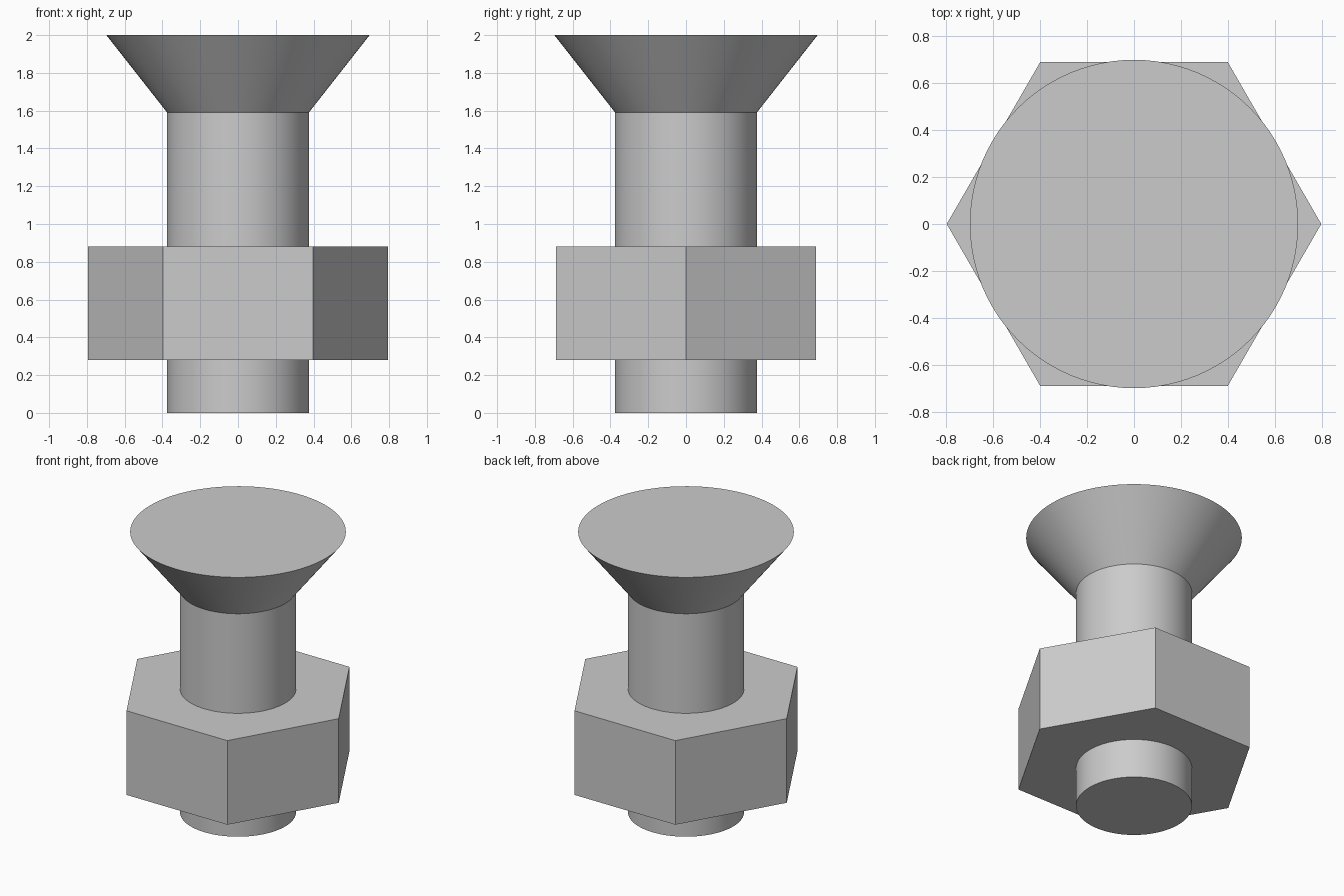
import bpy
import bmesh
import math

cube = bpy.data.objects.get("Cube")
if cube:
    bpy.data.objects.remove(cube, do_unlink=True)

# Single plain steel grey
steel = bpy.data.materials.new("steel_grey")
steel.use_nodes = True
steel.diffuse_color = (0.6, 0.6, 0.6, 1)
steel.node_tree.nodes["Principled BSDF"].inputs["Base Color"].default_value = (0.6, 0.6, 0.6, 1)


def stacked_rings(name, sides, profile, smooth):
    """Closed solid made of regular rings given as (radius, z) from bottom to top."""
    bm = bmesh.new()
    rings = []
    for radius, z in profile:
        rings.append([bm.verts.new((radius * math.cos(math.tau * i / sides),
                                    radius * math.sin(math.tau * i / sides), z))
                      for i in range(sides)])
    for low, high in zip(rings, rings[1:]):
        for i in range(sides):
            j = (i + 1) % sides
            bm.faces.new((low[i], low[j], high[j], high[i]))
    bm.faces.new(rings[0][::-1])
    bm.faces.new(rings[-1])
    mesh = bpy.data.meshes.new(name)
    bm.to_mesh(mesh)
    bm.free()
    mesh.materials.append(steel)
    obj = bpy.data.objects.new(name, mesh)
    bpy.context.collection.objects.link(obj)
    if smooth:
        bpy.ops.object.select_all(action="DESELECT")
        obj.select_set(True)
        bpy.context.view_layer.objects.active = obj
        bpy.ops.object.shade_smooth_by_angle(angle=math.radians(30))
    return obj


# Round shank flaring into the countersunk head
stacked_rings("countersunk_bolt", 96, [(0.375, 0), (0.375, 1.59), (0.697, 2)], True)

# Hexagonal nut with corners on the x axis
stacked_rings("hex_nut", 6, [(0.795, 0.28), (0.795, 0.88)], False)
